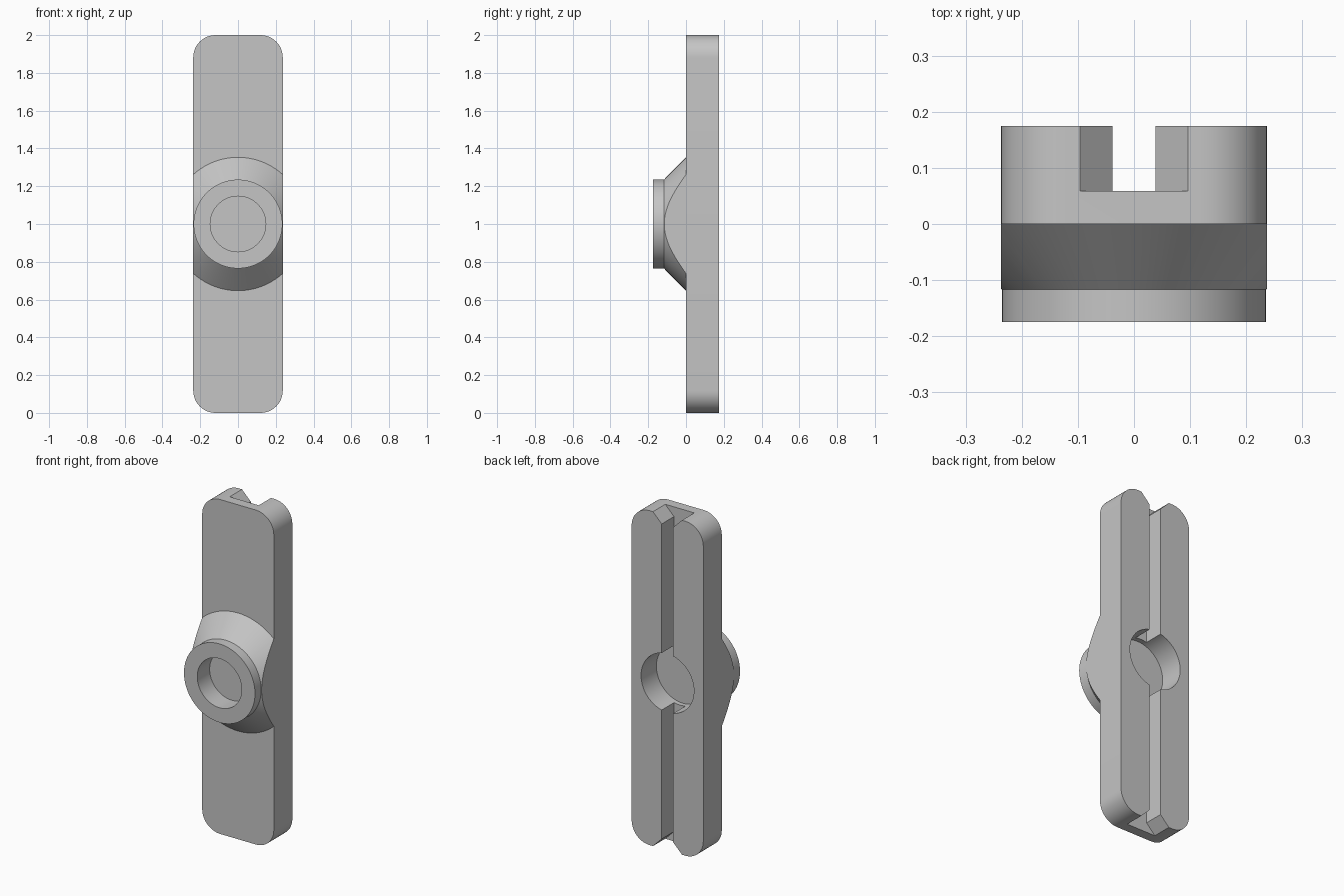
import bpy, bmesh
from math import sin, cos, pi, radians
from mathutils import Vector, Matrix

if "Cube" in bpy.data.objects:
    bpy.data.objects.remove(bpy.data.objects["Cube"], do_unlink=True)

HALF_W, BACK, MID = 0.237, 0.175, 1.0   # half width, back plane, boss height
CORNER = 0.118

grey = bpy.data.materials.new("plain grey")
grey.use_nodes = True
grey.diffuse_color = (0.56, 0.56, 0.56, 1)
grey.node_tree.nodes["Principled BSDF"].inputs["Base Color"].default_value = (0.56, 0.56, 0.56, 1)


def to_object(bm, name):
    bmesh.ops.recalc_face_normals(bm, faces=bm.faces)
    mesh = bpy.data.meshes.new(name)
    bm.to_mesh(mesh)
    bm.free()
    mesh.materials.append(grey)
    obj = bpy.data.objects.new(name, mesh)
    bpy.context.collection.objects.link(obj)
    return obj


def prism(name, outline, y0, y1):
    """Extrude an (x, z) outline from y0 to y1."""
    bm = bmesh.new()
    face = bm.faces.new([bm.verts.new((x, y0, z)) for x, z in outline])
    new = bmesh.ops.extrude_face_region(bm, geom=[face])["geom"]
    bmesh.ops.translate(bm, vec=(0, y1 - y0, 0),
                        verts=[v for v in new if isinstance(v, bmesh.types.BMVert)])
    return to_object(bm, name)


def arc(cx, cz, r, start, end, steps):
    return [(cx + r * cos(start + (end - start) * i / steps),
             cz + r * sin(start + (end - start) * i / steps)) for i in range(steps + 1)]


def cut(target, cutter):
    mod = target.modifiers.new("cut", 'BOOLEAN')
    mod.operation, mod.solver, mod.object = 'DIFFERENCE', 'EXACT', cutter
    bpy.context.view_layer.objects.active = target
    bpy.ops.object.modifier_apply(modifier=mod.name)
    bpy.data.objects.remove(cutter, do_unlink=True)


def smooth(obj):
    bpy.ops.object.select_all(action='DESELECT')
    obj.select_set(True)
    bpy.context.view_layer.objects.active = obj
    bpy.ops.object.shade_smooth_by_angle(angle=radians(30))


# Long plate with rounded corners
ix = HALF_W - CORNER
centres = [(ix, 2 - CORNER), (-ix, 2 - CORNER), (-ix, CORNER), (ix, CORNER)]
outline = []
for i, (cx, cz) in enumerate(centres):
    outline += arc(cx, cz, CORNER, i * pi / 2, (i + 1) * pi / 2, 12)
plate = prism("plate", outline, 0, BACK)

# Back slot, flared at both ends
slot_half, flare = 0.038, 0.058
wide = slot_half + flare
over = 0.02
side = [(wide + over, -over), (slot_half, flare),
        (slot_half, 2 - flare), (wide + over, 2 + over)]
slot = prism("slot_cutter", side + [(-x, z) for x, z in reversed(side)], 0.059, BACK + 0.05)
cut(plate, slot)

# Round recess in the back
recess = prism("recess_cutter", arc(0, MID, 0.175, 0, 2 * pi, 64)[:-1], 0.03, BACK + 0.05)
cut(plate, recess)
smooth(plate)

# Front boss: turned profile (radius, y) with a blind hole
profile = [(0, -0.058), (0.147, -0.058), (0.147, -BACK), (0.235, -BACK),
           (0.235, -0.117), (0.353, 0), (0, 0)]
bm = bmesh.new()
verts = [bm.verts.new((r, y, MID)) for r, y in profile]
edges = [bm.edges.new(pair) for pair in zip(verts, verts[1:])]
bmesh.ops.spin(bm, geom=verts + edges, cent=(0, 0, MID), axis=(0, 1, 0),
               angle=2 * pi, steps=96, use_duplicate=False)
bmesh.ops.remove_doubles(bm, verts=bm.verts, dist=0.0001)

# Trim the boss flush with the plate sides
for s in (1, -1):
    bmesh.ops.bisect_plane(bm, geom=bm.verts[:] + bm.edges[:] + bm.faces[:], dist=0.00001,
                           plane_co=(s * HALF_W, 0, 0), plane_no=(s, 0, 0), clear_outer=True)
    rim = [e for e in bm.edges if e.is_boundary]
    bmesh.ops.holes_fill(bm, edges=rim, sides=0)
smooth(to_object(bm, "boss"))
